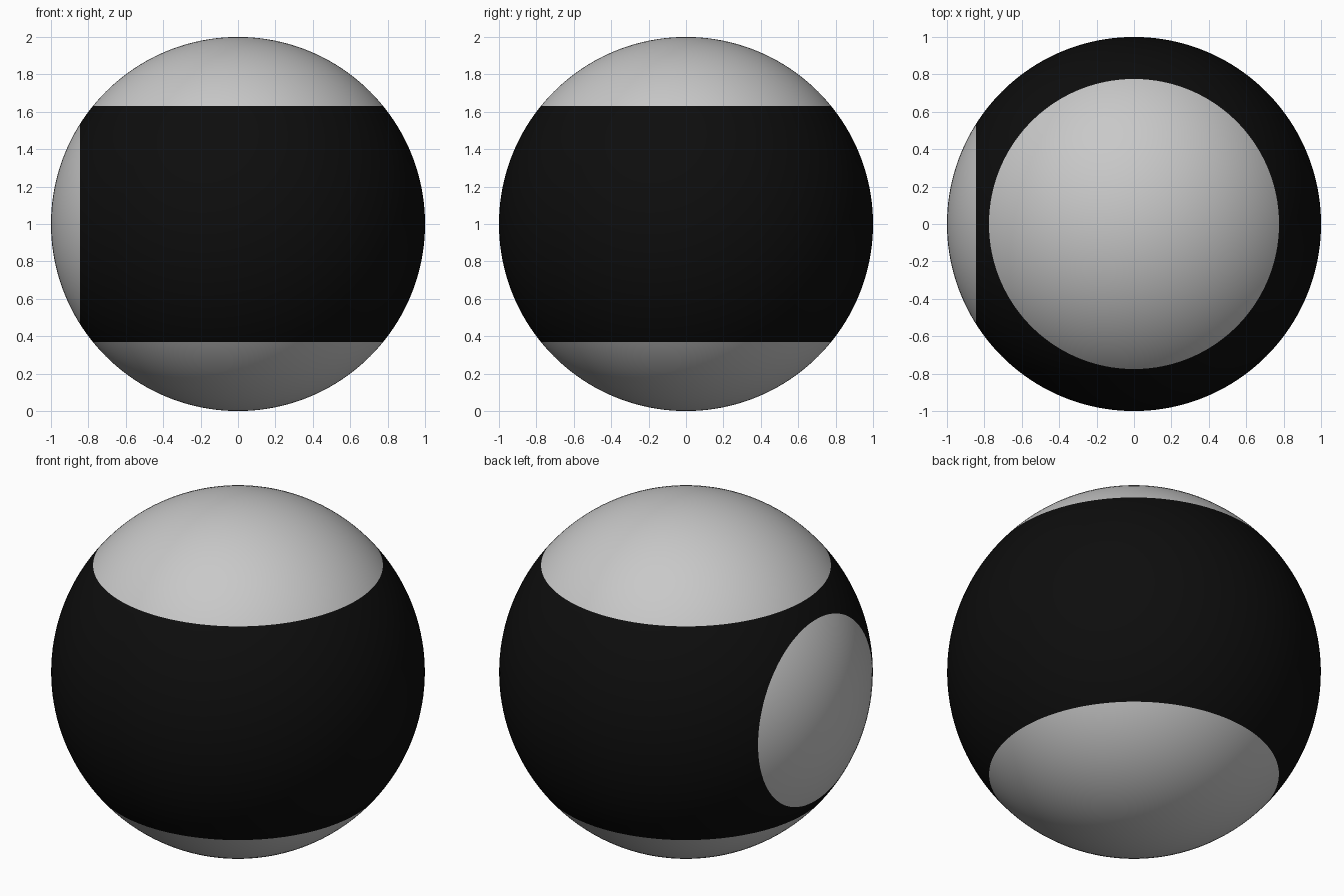
import bpy, bmesh
from mathutils import Vector

if "Cube" in bpy.data.objects:
    bpy.data.objects.remove(bpy.data.objects["Cube"])

CAP_Z = 0.631    # height of the top and bottom caps' rims from the ball centre
CAP_X = -0.845   # rim of the small side cap


def material(name, rgb):
    m = bpy.data.materials.new(name)
    m.diffuse_color = (*rgb, 1)
    m.use_nodes = True
    m.node_tree.nodes["Principled BSDF"].inputs["Base Color"].default_value = m.diffuse_color
    return m


# Ball, cut cleanly along the rims of its pale caps
bm = bmesh.new()
bmesh.ops.create_uvsphere(bm, u_segments=160, v_segments=80, radius=1)
for point, normal in (((0, 0, CAP_Z), (0, 0, 1)),
                      ((0, 0, -CAP_Z), (0, 0, 1)),
                      ((CAP_X, 0, 0), (1, 0, 0))):
    bmesh.ops.bisect_plane(bm, geom=bm.verts[:] + bm.edges[:] + bm.faces[:],
                           dist=1e-5, plane_co=point, plane_no=normal)

# Colour by position: pale caps at top, bottom and left, black elsewhere
for f in bm.faces:
    c = f.calc_center_median()
    f.material_index = 1 if abs(c.z) > CAP_Z or c.x < CAP_X else 0
    f.smooth = True
bmesh.ops.translate(bm, verts=bm.verts, vec=Vector((0, 0, 1)))

mesh = bpy.data.meshes.new("ball")
bm.to_mesh(mesh)
bm.free()
mesh.materials.append(material("black", (0.004, 0.004, 0.004)))
mesh.materials.append(material("pale grey", (0.58, 0.58, 0.58)))
bpy.context.collection.objects.link(bpy.data.objects.new("ball", mesh))
